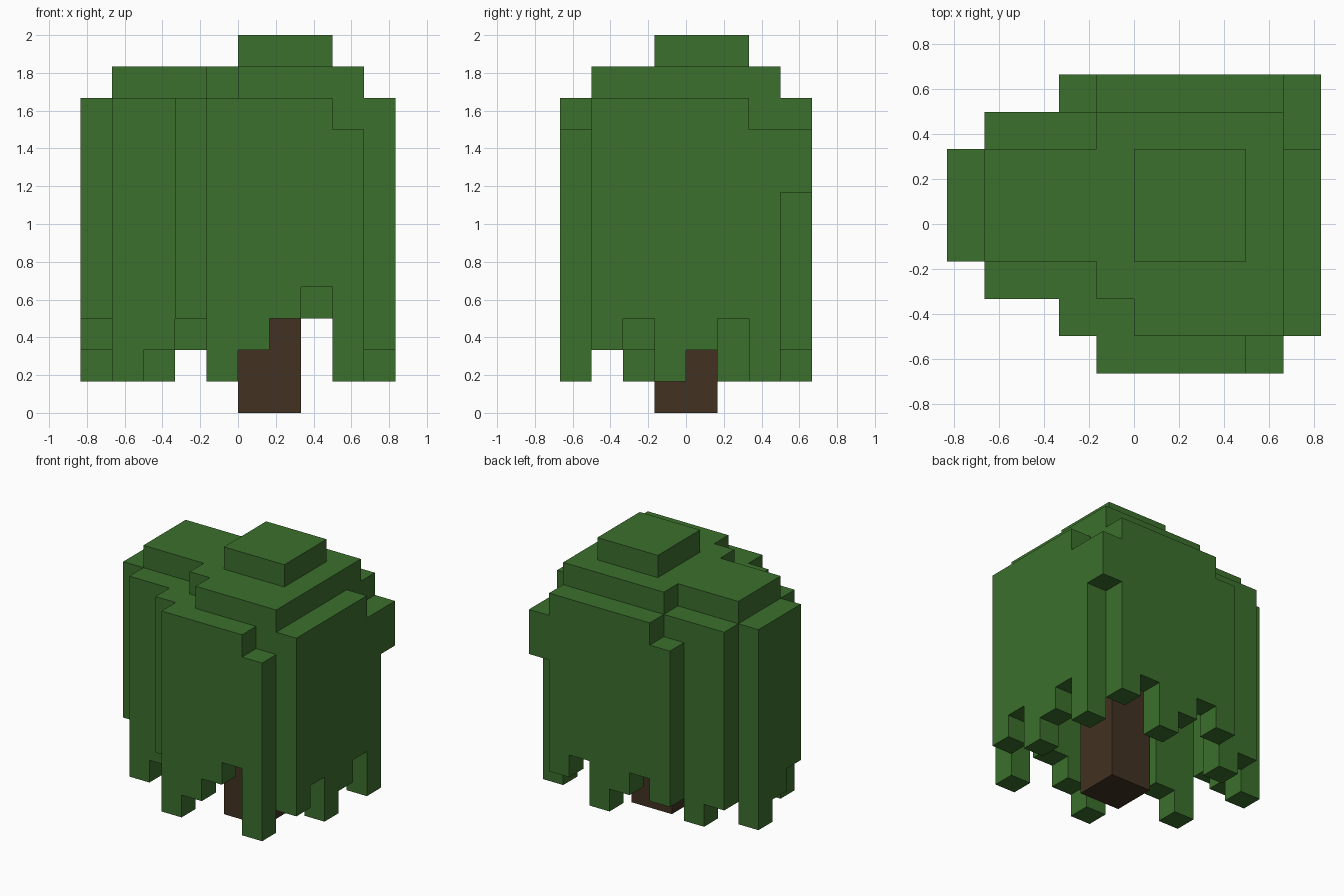
import bpy, bmesh
from mathutils import Vector

U = 1 / 6  # edge of one block

if "Cube" in bpy.data.objects:
    bpy.data.objects.remove(bpy.data.objects["Cube"], do_unlink=True)


def material(name, rgb):
    mat = bpy.data.materials.new(name)
    mat.use_nodes = True
    mat.diffuse_color = (*rgb, 1)
    bsdf = mat.node_tree.nodes["Principled BSDF"]
    bsdf.inputs["Base Color"].default_value = (*rgb, 1)
    bsdf.inputs["Roughness"].default_value = 0.9
    return mat


LEAF = material("leaf green", (0.045, 0.162, 0.026))
BARK = material("bark brown", (0.054, 0.032, 0.016))


def box(x0, x1, y0, y1, z0, z1):
    """Set of block cells filling a box."""
    return {(x, y, z) for x in range(x0, x1) for y in range(y0, y1) for z in range(z0, z1)}


def build(name, cells, mat):
    """Turn block cells into one mesh of their exposed faces."""
    bm = bmesh.new()
    for cell in sorted(cells):
        for axis in range(3):
            for side in (-1, 1):
                step = [0, 0, 0]
                step[axis] = side
                if tuple(c + s for c, s in zip(cell, step)) in cells:
                    continue
                n = Vector(step)
                a = Vector([float(i == (axis + 1) % 3) for i in range(3)])
                b = n.cross(a)
                mid = Vector(cell) + Vector((0.5, 0.5, 0.5)) + n / 2
                ring = (-a - b, a - b, a + b, b - a)
                bm.faces.new([bm.verts.new((mid + v / 2) * U) for v in ring])
    bmesh.ops.remove_doubles(bm, verts=bm.verts, dist=U / 100)
    # Merge flat areas into large faces
    bmesh.ops.dissolve_limit(bm, angle_limit=0.01, verts=bm.verts, edges=bm.edges)
    mesh = bpy.data.meshes.new(name)
    bm.to_mesh(mesh)
    bm.free()
    mesh.materials.append(mat)
    obj = bpy.data.objects.new(name, mesh)
    bpy.context.collection.objects.link(obj)


# Trunk, rising to the roof of the canopy
build("trunk", box(0, 2, -1, 1, 0, 9), BARK)

# Canopy roof
ROOF = 10
canopy = box(-1, 4, -3, 3, 9, ROOF) | box(-4, 4, -1, 2, 9, ROOF) | box(-2, 4, -2, 3, 9, ROOF)


def strands_along_x(y, x0, bottoms):
    for i, z in enumerate(bottoms):
        canopy.update(box(x0 + i, x0 + i + 1, y, y + 1, z, ROOF))


def strands_along_y(x, y0, bottoms):
    for i, z in enumerate(bottoms):
        canopy.update(box(x, x + 1, y0 + i, y0 + i + 1, z, ROOF))


# Hanging strands with ragged lower ends
strands_along_x(-4, -1, (1, 2, 3, 4, 1))          # front
strands_along_x(-3, -2, (3,))
strands_along_x(-2, -4, (1, 2))
strands_along_y(-5, -1, (3, 2, 1))                # right side
strands_along_x(2, -4, (2, 1))
strands_along_x(3, -2, (2, 3, 2, 1, 3, 2))        # back
strands_along_y(4, -3, (2, 3, 1, 2, 3, 1, 7))     # left side

# Lower tops on three corners
for x, y in ((3, -4), (-2, 3), (4, 2), (4, 3)):
    canopy.discard((x, y, ROOF - 1))

# Crown layer and top cap
canopy |= box(-4, 4, -1, 2, 10, 11) | box(-1, 4, -2, 3, 10, 11) | box(0, 4, -3, -2, 10, 11)
canopy |= box(0, 3, -1, 2, 11, 12)
build("canopy", canopy, LEAF)
